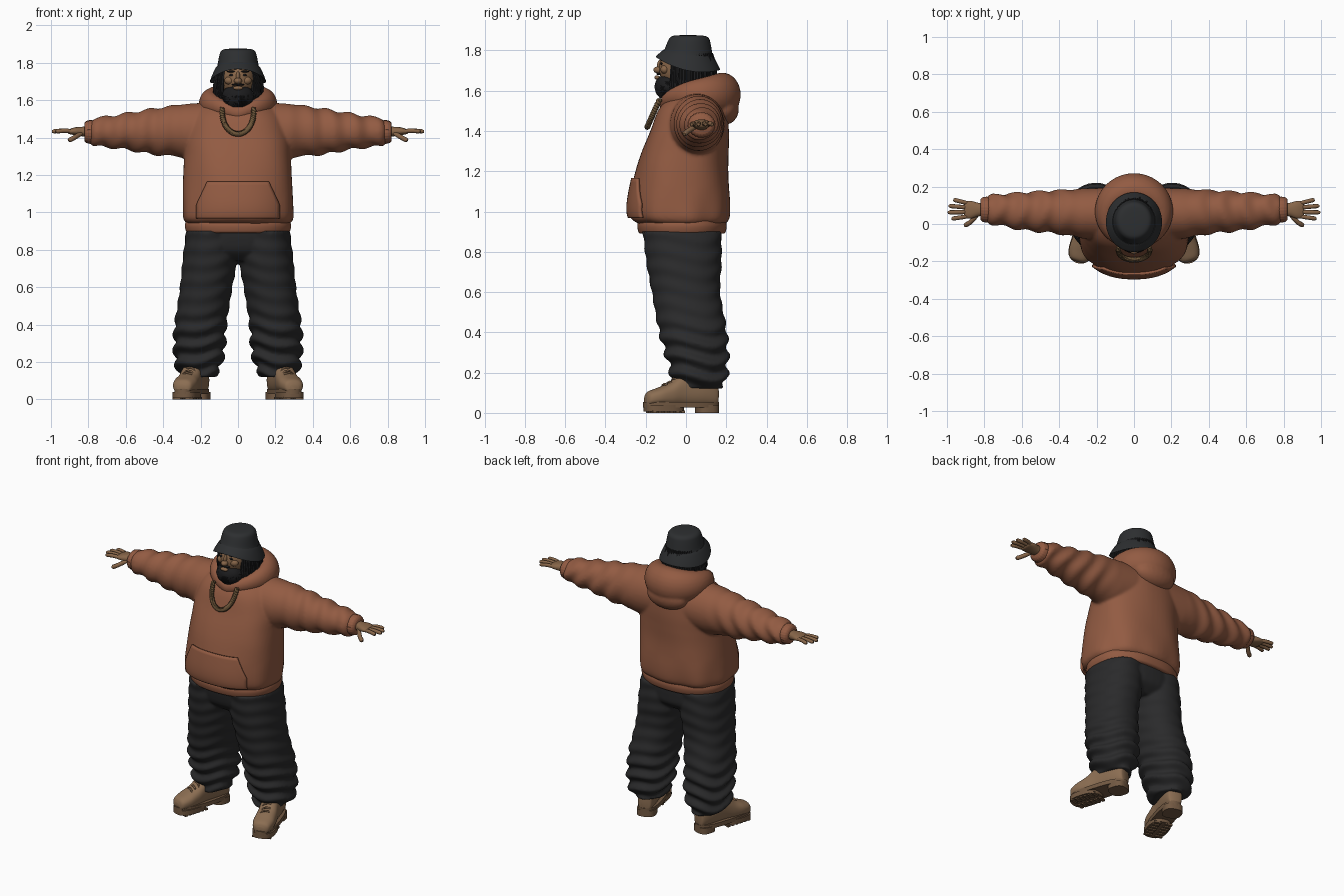
import bpy, bmesh, random
from math import sin, cos, pi, radians
from mathutils import Vector, Matrix

random.seed(4)
if "Cube" in bpy.data.objects:
    bpy.data.objects.remove(bpy.data.objects["Cube"])


def material(name, r, g, b):
    m = bpy.data.materials.new(name)
    m.use_nodes = True
    m.diffuse_color = (r, g, b, 1)
    shader = m.node_tree.nodes["Principled BSDF"]
    shader.inputs["Base Color"].default_value = (r, g, b, 1)
    shader.inputs["Roughness"].default_value = 0.8
    return m


BROWN = material("rust brown cloth", .29, .105, .055)
BLACK = material("charcoal trousers", .023, .023, .024)
HAT = material("dark grey hat", .026, .028, .030)
HAIR = material("black hair", .012, .012, .013)
SKIN = material("brown skin", .24, .13, .065)
BOOT = material("tan leather", .26, .155, .085)
SOLE = material("dark tan sole", .17, .10, .055)
GOLD = material("dull gold", .15, .09, .04)


# --- helpers -------------------------------------------------------------
def skin(bm, rings, loop=False):
    """Bridge rings of points into a closed surface."""
    vs = [[bm.verts.new(p) for p in ring] for ring in rings]
    pairs = list(zip(vs, vs[1:])) + ([(vs[-1], vs[0])] if loop else [])
    for a, b in pairs:
        for i in range(len(a)):
            j = (i + 1) % len(a)
            bm.faces.new((a[i], a[j], b[j], b[i]))
    if not loop:
        bm.faces.new(vs[0])
        bm.faces.new(vs[-1])


def smooth_rows(rows, steps):
    """Catmull-Rom interpolation of section rows."""
    out = []
    for i in range(len(rows) - 1):
        quad = zip(rows[max(i - 1, 0)], rows[i], rows[i + 1], rows[min(i + 2, len(rows) - 1)])
        quad = list(quad)
        for s in range(steps):
            t = s / steps
            out.append(tuple(b + .5 * t * (c - a + t * (2*a - 5*b + 4*c - d + t * (3*(b - c) + d - a)))
                             for a, b, c, d in quad))
    return out + [rows[-1]]


def loft(bm, rows, axis="z", n=40, e=2, steps=6, fold=None, side=1, warp=None):
    """Rows are (along, centre u, centre v, radius u, radius v)."""
    rings = []
    for t, cu, cv, ru, rv in smooth_rows(rows, steps):
        ring = []
        for k in range(n):
            a = 2 * pi * k / n
            c, s = cos(a), sin(a)
            d = fold(t, a) if fold else 0
            u = cu + (ru + d) * abs(c) ** (2 / e) * (1 if c > 0 else -1)
            v = cv + (rv + d) * abs(s) ** (2 / e) * (1 if s > 0 else -1)
            p = {"x": (t, u, v), "y": (u, t, v), "z": (u, v, t)}[axis]
            p = Vector((p[0] * side, p[1], p[2]))
            ring.append(warp(p) if warp else p)
        rings.append(ring)
    skin(bm, rings)


def tube(bm, pts, r, n=8):
    """Round tube with softened ends."""
    pts = [Vector(p) for p in pts]
    rings = []
    for i, p in enumerate(pts):
        t = (pts[min(i + 1, len(pts) - 1)] - pts[max(i - 1, 0)]).normalized()
        u = t.cross(Vector((.3, .9, .2))).normalized()
        v = t.cross(u)
        rr = r * (.6 if i in (0, len(pts) - 1) else 1)
        rings.append([p + rr * (u * cos(2*pi*k/n) + v * sin(2*pi*k/n)) for k in range(n)])
    skin(bm, rings)


def ball(bm, centre, radii):
    m = Matrix.Translation(centre) @ Matrix.Diagonal((*radii, 1))
    bmesh.ops.create_uvsphere(bm, u_segments=24, v_segments=14, radius=1, matrix=m)


def finish(name, bm, mat, mirror=False, voxel=0, solid=0):
    bmesh.ops.recalc_face_normals(bm, faces=bm.faces)
    mesh = bpy.data.meshes.new(name)
    bm.to_mesh(mesh)
    bm.free()
    mesh.materials.append(mat)
    ob = bpy.data.objects.new(name, mesh)
    bpy.context.collection.objects.link(ob)
    bpy.ops.object.select_all(action="DESELECT")
    ob.select_set(True)
    bpy.context.view_layer.objects.active = ob
    bpy.ops.object.shade_smooth_by_angle(angle=radians(50))
    if mirror:
        ob.modifiers.new("Mirror", "MIRROR").use_mirror_merge = False
    if solid:
        m = ob.modifiers.new("Thickness", "SOLIDIFY")
        m.thickness, m.offset = solid, 0
    if voxel:
        m = ob.modifiers.new("Blend", "REMESH")
        m.mode, m.voxel_size, m.use_smooth_shade = "VOXEL", voxel, True
        m = ob.modifiers.new("Soften", "SMOOTH")
        m.factor, m.iterations = .5, 3
    return ob


def clamp(v):
    return max(0, min(1, v))


# --- hoodie body and sleeves ---------------------------------------------
TORSO = [(.94, 0, -.02, .275, .215), (.97, 0, -.03, .294, .245), (1.05, 0, -.03, .295, .25),
         (1.2, 0, -.02, .29, .23), (1.3, 0, -.005, .285, .215), (1.4, 0, .015, .28, .195),
         (1.5, 0, .03, .25, .17), (1.56, 0, .04, .2, .13), (1.6, 0, .05, .13, .09)]
SLEEVE = [(.1, .055, 1.44, .14, .15), (.25, .055, 1.432, .135, .15), (.33, .06, 1.437, .125, .137),
          (.45, .065, 1.432, .113, .123), (.6, .068, 1.433, .1, .097), (.72, .075, 1.43, .083, .08),
          (.77, .077, 1.43, .076, .073), (.79, .077, 1.43, .06, .055)]
bm = bmesh.new()
loft(bm, TORSO, e=2.3, steps=8, n=64,
     fold=lambda z, a: .004 * sin(9 * a) * clamp((1.12 - z) / .15) + .003 * sin(5 * a + 9 * z))
for s in (1, -1):
    loft(bm, SLEEVE, "x", side=s, steps=12,
         fold=lambda x, a: .007 * clamp((x - .25) / .2) * sin(52 * x + 2 * sin(a) + sin(2 * a)))
finish("hoodie_body", bm, BROWN, voxel=.009)

bm = bmesh.new()
loft(bm, [(.89, 0, -.02, .268, .208), (.9, 0, -.02, .278, .217), (.93, 0, -.02, .284, .222),
          (.96, 0, -.02, .276, .215)], e=2.3, n=96, fold=lambda z, a: .002 * sin(48 * a))
finish("hoodie_hem", bm, BROWN)

bm = bmesh.new()
loft(bm, [(.77, .077, 1.43, .06, .058), (.785, .077, 1.43, .068, .063), (.81, .077, 1.43, .064, .058),
          (.822, .077, 1.43, .052, .046)], "x", n=64, fold=lambda x, a: .0015 * sin(24 * a))
finish("cuffs", bm, BROWN, mirror=True)

# --- front pocket, following the belly -----------------------------------
bm = bmesh.new()
lines = []
for z, _, cy, rx, ry in smooth_rows(TORSO, 8):
    if .965 < z < 1.18:
        half = .16 + .06 * clamp((1.17 - z) / .13)
        xs = [half * (i / 12 - 1) for i in range(25)]
        lines.append([bm.verts.new((x, cy - ry * (1 - abs(x / rx) ** 2.3) ** (1 / 2.3) - .007, z)) for x in xs])
for a, b in zip(lines, lines[1:]):
    for i in range(24):
        bm.faces.new((a[i], a[i + 1], b[i + 1], b[i]))
finish("front_pocket", bm, BROWN, solid=.014)

# --- hood lying round the neck -------------------------------------------
bm = bmesh.new()
rings, crest = [], []
for i in range(64):
    a = 2 * pi * i / 64
    w = (1 - cos(a)) / 2
    out = Vector((sin(a), -cos(a), 0))
    rise = sin(min(a, 2 * pi - a, pi / 2))
    mid = Vector((.145 * sin(a), .04 - .14 * cos(a), 1.53 + .05 * rise))
    rr, rv = .032 + .06 * w, .04 + .07 * w
    rings.append([mid + out * rr * cos(b) + Vector((0, 0, rv * sin(b)))
                  for b in (2 * pi * k / 24 for k in range(24))])
    crest.append(mid - out * rr * .5 + Vector((0, 0, rv * .85)))
skin(bm, rings, loop=True)
ball(bm, (0, .19, 1.51), (.14, .073, .08))
finish("hood", bm, BROWN, voxel=.009)
bm = bmesh.new()
tube(bm, crest + crest[:2], .013)
finish("hood_edge", bm, BROWN)

# --- trousers --------------------------------------------------------------
LEG = [(.9, .14, -.02, .137, .195), (.75, .15, -.01, .146, .187), (.6, .17, 0, .14, .17),
       (.4, .2, .035, .138, .168), (.25, .207, .06, .132, .148), (.17, .213, .065, .115, .135),
       (.12, .21, .065, .085, .115)]
bm = bmesh.new()
loft(bm, [(.74, 0, -.01, .2, .12), (.79, 0, -.01, .27, .175), (.85, 0, -.015, .281, .19),
          (.93, 0, -.02, .265, .195)], e=2.3)
for s in (1, -1):
    loft(bm, LEG, e=2.2, steps=14, side=s, fold=lambda z, a: (.003 + .011 * clamp((.5 - z) / .2))
         * sin(72 * z + 2 * sin(a + 1) + sin(3 * a)))
finish("trousers", bm, BLACK, voxel=.009)


# --- boots, toes turned out ------------------------------------------------
def finish_boot(name, bm, mat):
    turn = Matrix.Translation((.245, -.015, 0)) @ Matrix.Rotation(radians(17), 4, "Z")
    bmesh.ops.transform(bm, matrix=turn, verts=bm.verts)
    finish(name, bm, mat, mirror=True)


bm = bmesh.new()
loft(bm, [(-.195, 0, .06, .025, .02), (-.18, 0, .07, .05, .035), (-.13, 0, .08, .064, .045),
          (-.07, 0, .09, .062, .06), (0, 0, .115, .056, .085), (.1, 0, .12, .056, .09),
          (.165, 0, .1, .045, .07), (.178, 0, .09, .025, .045)], "y", e=2.4)
finish_boot("boot_uppers", bm, BOOT)

bm = bmesh.new()
for bottom, top, cy, rx, ry in ((.028, .055, -.01, .066, .193), (.008, .04, -.1, .068, .1), (0, .04, .125, .058, .057)):
    loft(bm, [(bottom, 0, cy, rx, ry), (top, 0, cy, rx, ry)], e=2.7, steps=1)
for i in range(6):
    for x in (-.035, .035):
        m = Matrix.Translation((x, -.165 + .03 * i, .006)) @ Matrix.Diagonal((.045, .018, .012, 1))
        bmesh.ops.create_cube(bm, size=1, matrix=m)
finish_boot("boot_soles", bm, SOLE)

bm = bmesh.new()
for y, z in ((-.095, .144), (-.07, .154), (-.045, .172), (-.02, .19)):
    tube(bm, [(.036 * t, y + .008 * t, z - .022 * t * t) for t in (-1, -.5, 0, .5, 1)], .006)
finish_boot("boot_laces", bm, SOLE)

# --- hands -----------------------------------------------------------------
bm = bmesh.new()
loft(bm, [(.79, .077, 1.43, .034, .027), (.83, .077, 1.432, .036, .026), (.87, .076, 1.434, .047, .021),
          (.9, .076, 1.432, .045, .014), (.908, .076, 1.431, .036, .008)], "x", n=24, e=2.3)
for y0, x1, y1 in ((.042, .975, .028), (.064, .995, .062), (.087, .99, .097), (.109, .965, .13)):
    bend = [(.88 + (x1 - .88) * t, y0 + (y1 - y0) * t, 1.432 + .005 * sin(pi * t)) for t in (0, .3, .6, .9, 1)]
    tube(bm, bend, .0115, 10)
tube(bm, [(.83, .055, 1.425), (.855, .03, 1.412), (.88, .006, 1.397), (.9, -.006, 1.387), (.906, -.009, 1.384)], .013, 10)
finish("hands", bm, SKIN, mirror=True)

# --- head and face ---------------------------------------------------------
bm = bmesh.new()
ball(bm, (0, -.02, 1.71), (.092, .115, .11))
ball(bm, (0, 0, 1.6), (.07, .07, .12))
ball(bm, (0, -.138, 1.703), (.021, .024, .017))
ball(bm, (0, -.128, 1.725), (.011, .016, .028))
ball(bm, (0, -.143, 1.665), (.027, .014, .011))
for s in (1, -1):
    ball(bm, (s * .045, -.105, 1.705), (.028, .022, .022))
finish("head", bm, SKIN)

bm = bmesh.new()
for s in (1, -1):
    ball(bm, (s * .034, -.121, 1.734), (.013, .006, .006))
    ball(bm, (s * .036, -.118, 1.753), (.023, .009, .005))
ball(bm, (0, -.135, 1.683), (.036, .013, .006))
finish("eyes_brows_moustache", bm, HAIR)

bm = bmesh.new()
ball(bm, (0, -.076, 1.622), (.086, .08, .064))
for v in bm.verts:
    v.co += .004 * sin(170 * v.co.x) * sin(110 * v.co.z) * Vector((v.co.x * 8, -1, 0))
for i in range(27):
    a = radians(-78 + 6 * i)
    x, y = .08 * sin(a), -.076 - .074 * cos(a)
    tube(bm, [(x, y + .012, 1.645), (x, y, 1.62), (x * .9, y + .008, 1.59), (x * .7, y + .025, 1.565)], .008, 6)
finish("beard", bm, HAIR)

# --- locs under the hat ----------------------------------------------------
bm = bmesh.new()
ball(bm, (0, .025, 1.7), (.112, .1, .11))
for i in range(44):
    a = radians(42 + 276 * i / 43)
    x, y = sin(a), -cos(a)
    end = 1.6 + random.uniform(-.015, .02)
    k = random.uniform(.96, 1.06)
    tube(bm, [(.1 * x, .02 + .108 * y, 1.785), (.113 * k * x, .02 + .12 * k * y, 1.73),
              (.122 * k * x, .02 + .125 * k * y, 1.67), (.124 * x, .02 + .122 * y, end + .02),
              (.12 * x, .02 + .118 * y, end)], .011, 7)
finish("locs", bm, HAIR)


# --- bucket hat, brim lifted in front and drooping at the sides ------------
def droop(p):
    w = clamp((1.88 - p.z) / .14)
    p.z -= w * (.2 * (p.y - .01) + .035 * w * (p.x / .15) ** 2)
    return p


bm = bmesh.new()
loft(bm, [(1.765, 0, .01, .09, .1), (1.736, 0, .01, .143, .152), (1.742, 0, .01, .147, .157),
          (1.785, 0, .012, .118, .126), (1.79, 0, .013, .111, .12), (1.84, 0, .016, .1, .106),
          (1.862, 0, .018, .091, .096), (1.873, 0, .018, .07, .075), (1.876, 0, .018, .02, .02)],
     n=56, steps=4, warp=droop)
finish("bucket_hat", bm, HAT)

# --- rope chain hanging on the chest ---------------------------------------
bm = bmesh.new()
for phase in (0, pi):
    pts = []
    for i in range(161):
        a = pi * i / 160
        z = 1.56 - .14 * sin(a) ** .8
        twist = 40 * a + phase
        r = .085 + .007 * cos(twist)
        pts.append((r * cos(a), -.13 - .062 * (1.56 - z) / .14 + .007 * sin(twist), z - .007 * cos(twist) * sin(a)))
    tube(bm, pts, .0085, 7)
finish("rope_chain", bm, GOLD)
